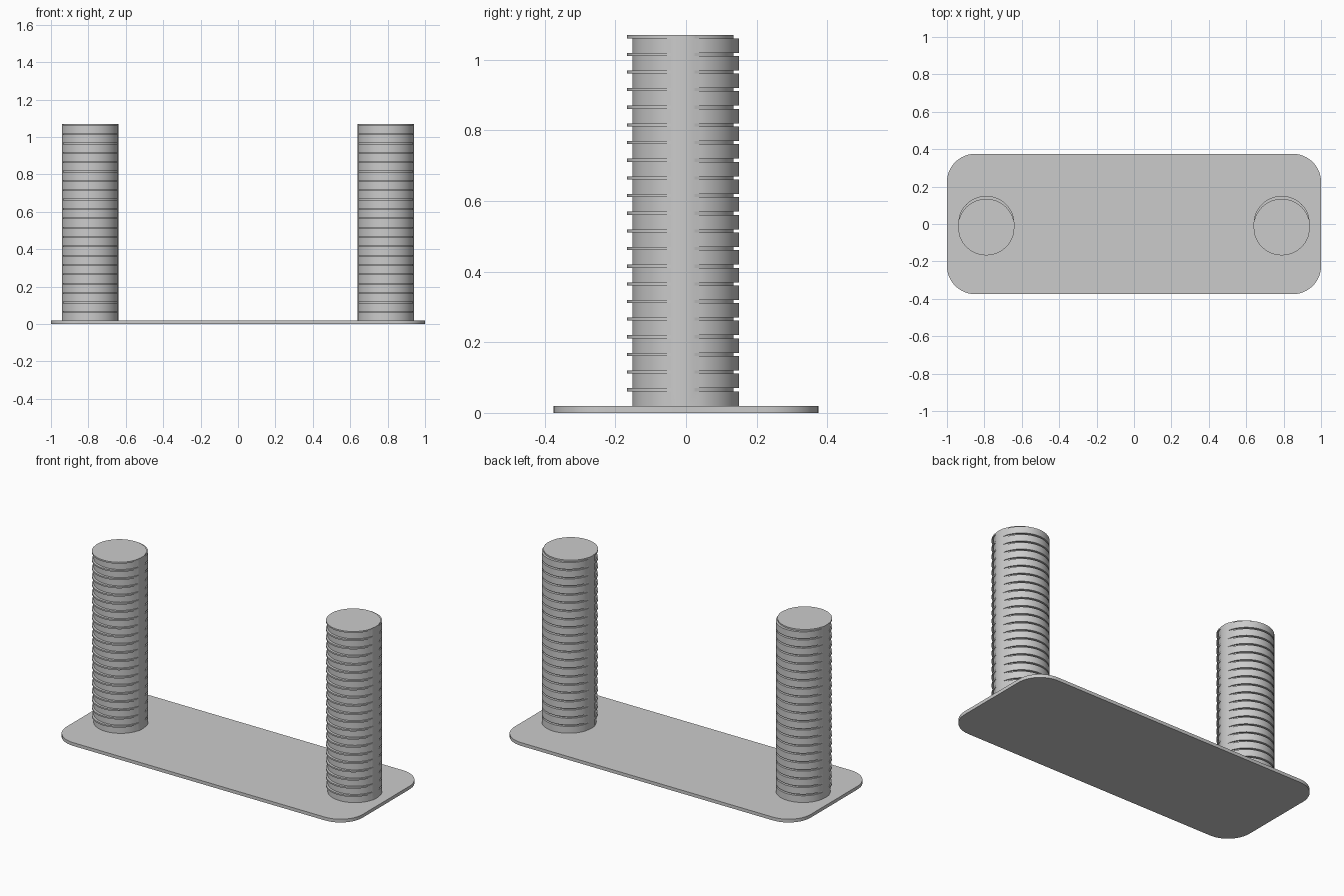
import bpy
import bmesh
import math

cube = bpy.data.objects.get("Cube")
if cube:
    bpy.data.objects.remove(cube, do_unlink=True)

GREY = (0.6, 0.6, 0.6, 1.0)
grey = bpy.data.materials.new("plain_grey")
grey.use_nodes = True
grey.diffuse_color = GREY
grey.node_tree.nodes["Principled BSDF"].inputs["Base Color"].default_value = GREY

BASE_TOP = 0.02
RADIUS = 0.151
SEGMENTS = 64
SHIFT = 0.0155          # how far each thin ridge slides forward
PITCH = 0.05
RIDGES = 21
FIRST_RIDGE = 0.061
RIDGE_HEIGHT = 0.009


def finish(bm, name):
    bmesh.ops.recalc_face_normals(bm, faces=bm.faces)
    mesh = bpy.data.meshes.new(name)
    bm.to_mesh(mesh)
    bm.free()
    mesh.materials.append(grey)
    obj = bpy.data.objects.new(name, mesh)
    bpy.context.collection.objects.link(obj)
    bpy.ops.object.select_all(action="DESELECT")
    obj.select_set(True)
    bpy.context.view_layer.objects.active = obj
    bpy.ops.object.shade_smooth_by_angle(angle=math.radians(30))
    return obj


def ring(bm, x, z, shift):
    """Circle slid forward, except for the plain strips down its two sides."""
    verts = []
    for i in range(SEGMENTS):
        a = math.tau * i / SEGMENTS
        slide = SHIFT / 2 if abs(math.sin(a)) < 0.26 else shift
        verts.append(bm.verts.new((x + RADIUS * math.cos(a),
                                   RADIUS * math.sin(a) - 0.001 - slide, z)))
    return verts


# Base plate with rounded corners
def base_plate():
    bm = bmesh.new()
    r, steps, hx, hy = 0.15, 12, 1.0, 0.375
    outline = []
    for corner, (sx, sy) in enumerate([(1, 1), (-1, 1), (-1, -1), (1, -1)]):
        for i in range(steps + 1):
            a = math.pi / 2 * (corner + i / steps)
            outline.append(bm.verts.new((sx * (hx - r) + r * math.cos(a),
                                         sy * (hy - r) + r * math.sin(a), 0)))
    face = bm.faces.new(outline)
    top = bmesh.ops.extrude_face_region(bm, geom=[face], use_keep_orig=True)
    bmesh.ops.translate(bm, vec=(0, 0, BASE_TOP),
                        verts=[v for v in top["geom"] if isinstance(v, bmesh.types.BMVert)])
    finish(bm, "base_plate")


# Column of thick slices alternating with thin ridges slid forward
def ridged_column(name, x):
    levels = [(BASE_TOP, 0)]
    for k in range(RIDGES):
        low = FIRST_RIDGE + k * PITCH
        high = low + RIDGE_HEIGHT
        levels += [(low, 0), (low, SHIFT), (high, SHIFT)]
        if k < RIDGES - 1:
            levels.append((high, 0))
    bm = bmesh.new()
    rings = [ring(bm, x, z, s) for z, s in levels]
    for lower, upper in zip(rings, rings[1:]):
        for i in range(SEGMENTS):
            j = (i + 1) % SEGMENTS
            bm.faces.new((lower[i], lower[j], upper[j], upper[i]))
    bm.faces.new(rings[0])
    bm.faces.new(rings[-1])
    bmesh.ops.remove_doubles(bm, verts=bm.verts, dist=0.0001)
    finish(bm, name)


base_plate()
for side, sign in (("left", 1), ("right", -1)):
    ridged_column(side + "_ridged_column", sign * 0.79)
